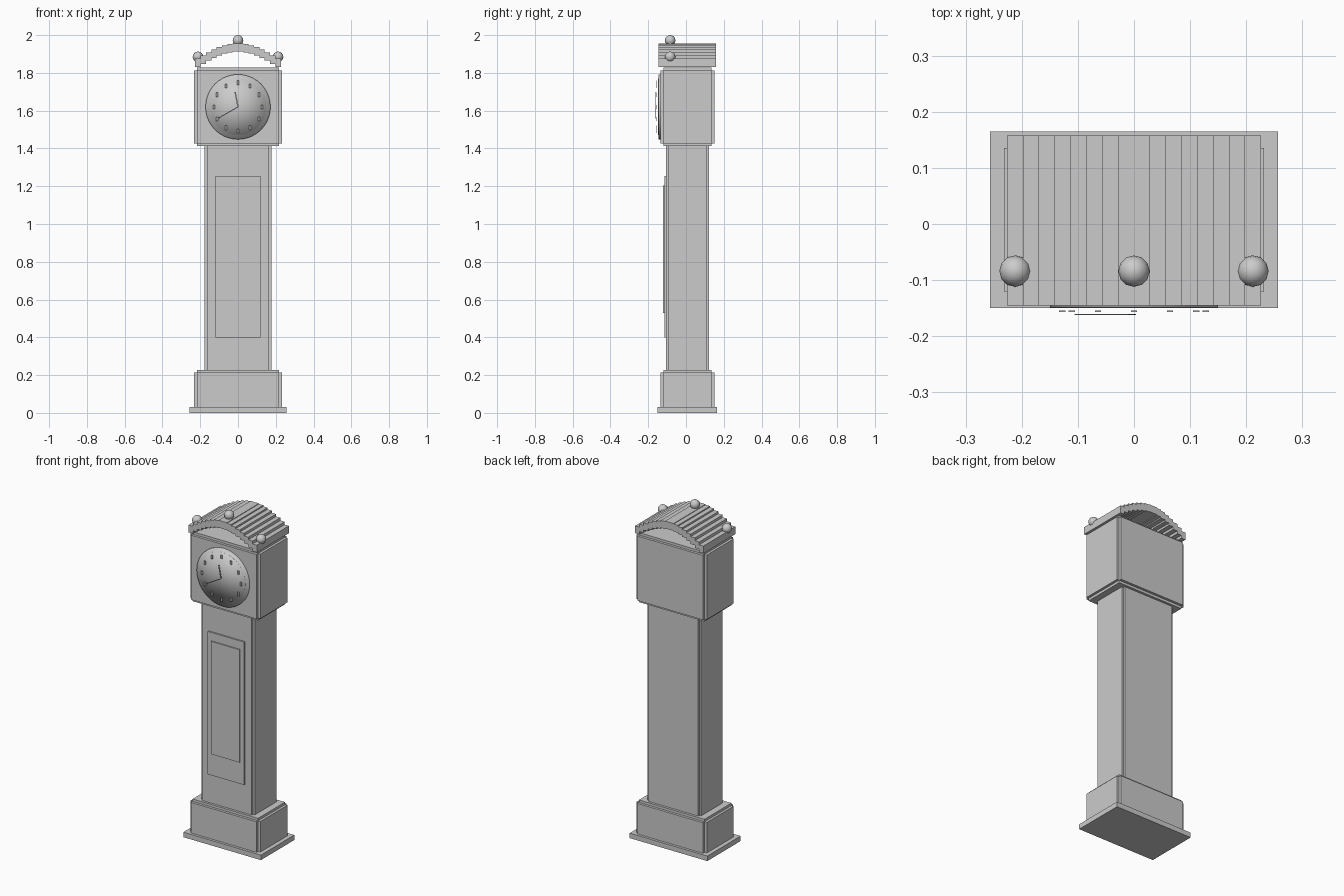
import bpy, bmesh, math
from mathutils import Matrix, Vector

if "Cube" in bpy.data.objects:
    bpy.data.objects.remove(bpy.data.objects["Cube"])

grey = bpy.data.materials.new("plain_grey")
grey.diffuse_color = (0.6, 0.6, 0.6, 1)
grey.use_nodes = True
grey.node_tree.nodes["Principled BSDF"].inputs["Base Color"].default_value = grey.diffuse_color
CY = 0.0075          # depth centre of the case
DIAL_Z = 1.62        # height of the dial centre


def finish(name, bm, smooth=False):
    me = bpy.data.meshes.new(name)
    bm.to_mesh(me)
    bm.free()
    for p in me.polygons:
        p.use_smooth = smooth
    me.materials.append(grey)
    ob = bpy.data.objects.new(name, me)
    bpy.context.collection.objects.link(ob)
    return ob


def add_box(bm, lo, hi, rot=None):
    lo, hi = Vector(lo), Vector(hi)
    m = Matrix.Translation((lo + hi) / 2) @ Matrix.Diagonal((*(hi - lo), 1))
    bmesh.ops.create_cube(bm, size=1, matrix=rot @ m if rot else m)


def box(name, lo, hi):
    bm = bmesh.new()
    add_box(bm, lo, hi)
    return finish(name, bm)


def stepped_box(name, hx, hy, z0, z1, s):
    """Case section with stepped edges: three crossing boxes."""
    bm = bmesh.new()
    for a, b, c in ((0, s, s), (s, 0, s), (s, s, 0)):
        add_box(bm, (-hx + a, CY - hy + b, z0 + c), (hx - a, CY + hy - b, z1 - c))
    return finish(name, bm)


def disc(name, r, y0, y1, n):
    bm = bmesh.new()
    m = Matrix.Translation((0, (y0 + y1) / 2, DIAL_Z)) @ Matrix.Rotation(math.pi / 2, 4, 'X')
    bmesh.ops.create_cone(bm, cap_ends=True, cap_tris=True, segments=n,
                          radius1=r, radius2=r, depth=abs(y1 - y0), matrix=m)
    return finish(name, bm, True)


# case
box("plinth", (-0.257, -0.15, 0), (0.257, 0.165, 0.03))
stepped_box("base", 0.232, 0.1425, 0.015, 0.228, 0.015)
stepped_box("trunk", 0.177, 0.1135, 0.215, 1.425, 0.012)
stepped_box("hood", 0.232, 0.1425, 1.412, 1.828, 0.015)

# trunk door
box("door", (-0.12, -0.115, 0.40), (0.12, -0.10, 1.255))
box("door_panel", (-0.095, -0.122, 0.53), (0.095, -0.11, 1.205))

# dial with bezel
disc("bezel", 0.172, -0.12, -0.145, 40)
disc("dial", 0.15, -0.14, -0.149, 40)

# hour markers, all upright
bm = bmesh.new()
for i in range(12):
    a = i * math.pi / 6
    x, z = 0.128 * math.sin(a), DIAL_Z + 0.128 * math.cos(a)
    add_box(bm, (x - 0.0055, -0.157, z - 0.011), (x + 0.0055, -0.154, z + 0.011))
finish("hour_markers", bm)


# hands
def hand(name, tip_x, tip_z, w):
    length = math.hypot(tip_x, tip_z)
    bm = bmesh.new()
    rot = Matrix.Translation((0, 0, DIAL_Z)) @ Matrix.Rotation(math.atan2(tip_x, tip_z), 4, 'Y')
    add_box(bm, (-w / 2, -0.162, 0), (w / 2, -0.160, length), rot)
    finish(name, bm)


hand("hour_hand", -0.015, 0.078, 0.007)
hand("minute_hand", -0.105, -0.06, 0.005)

# arched roof of sixteen slats
bm = bmesh.new()
N, W = 16, 0.0283
for i in range(N):
    x = (i - (N - 1) / 2) * W
    z = 1.853 + 0.082 * math.sin(math.pi * i / (N - 1))
    add_box(bm, (x - W / 2, -0.145, z - 0.022), (x + W / 2, 0.158, z + 0.022))
finish("arched_roof", bm)

# ball finials
for name, x, z in (("left_finial", -0.212, 1.885), ("centre_finial", 0, 1.972),
                   ("right_finial", 0.212, 1.885)):
    bm = bmesh.new()
    bmesh.ops.create_uvsphere(bm, u_segments=12, v_segments=8, radius=0.028,
                              matrix=Matrix.Translation((x, -0.084, z)))
    finish(name, bm, True)
